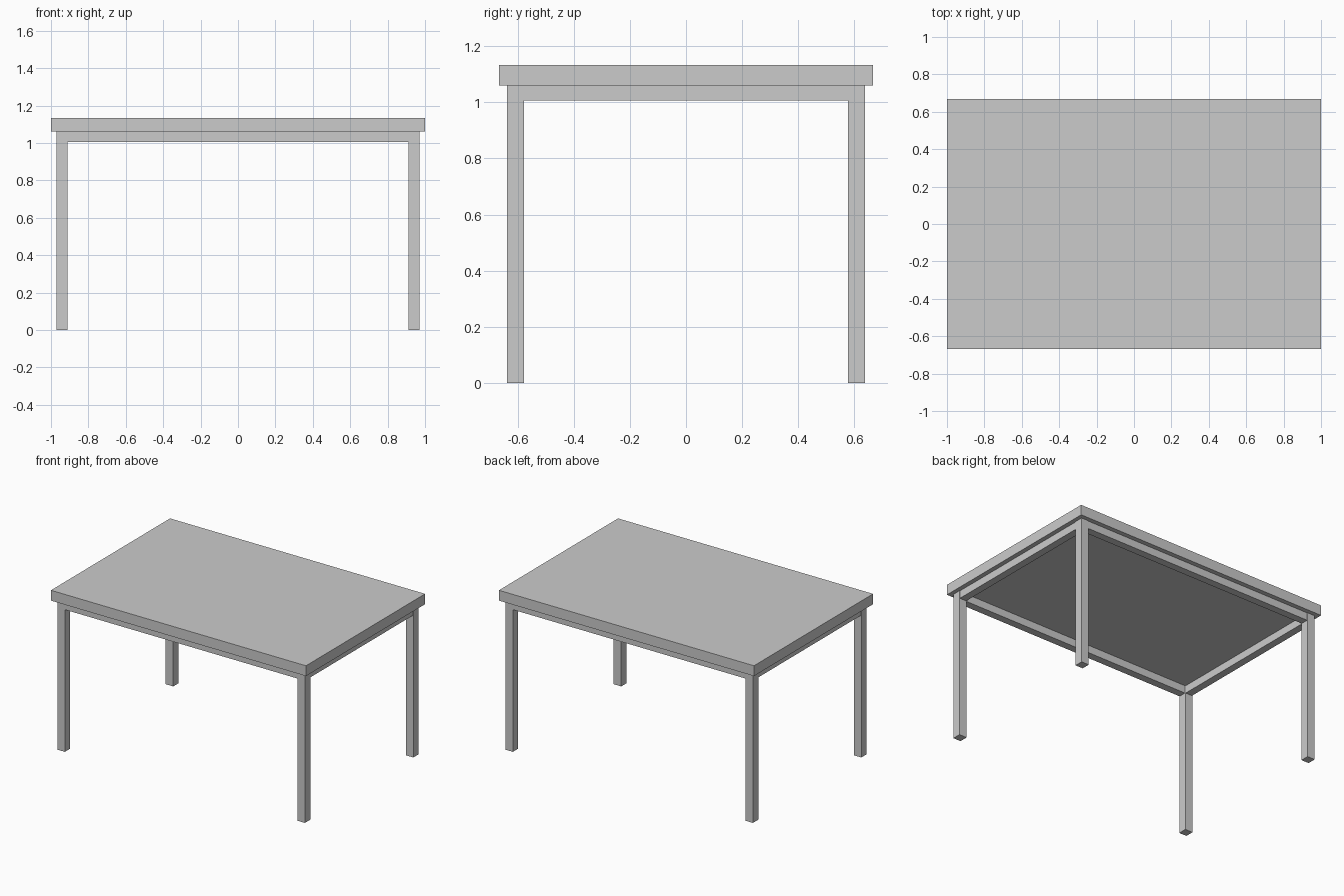
import bpy

if "Cube" in bpy.data.objects:
    bpy.data.objects.remove(bpy.data.objects["Cube"])


def box(name, x, y, z):
    """Axis-aligned box from (min, max) ranges."""
    bpy.ops.mesh.primitive_cube_add(
        size=1, location=[(a + b) / 2 for a, b in (x, y, z)])
    ob = bpy.context.object
    ob.name = name
    ob.scale = [b - a for a, b in (x, y, z)]
    bpy.ops.object.transform_apply(location=False, rotation=False, scale=True)
    return ob


def span(a, b, side):
    return tuple(sorted((a * side, b * side)))


LEG_X, LEG_Y = (0.912, 0.971), (0.577, 0.637)   # inner and outer leg faces
TOP_Z, UNDER_Z, RAIL_Z = 1.133, 1.06, 1.006
INSET = 0.003

# Table top
box("table_top", (-1, 1), (-0.667, 0.667), (UNDER_Z, TOP_Z))

# Legs at the four corners
for sx, lr in ((-1, "left"), (1, "right")):
    for sy, fb in ((-1, "front"), (1, "back")):
        box(f"{fb}_{lr}_leg", span(*LEG_X, sx), span(*LEG_Y, sy), (0, UNDER_Z))

# Apron rails between the legs
for s, fb, lr in ((-1, "front", "left"), (1, "back", "right")):
    box(f"{fb}_rail", (-LEG_X[0], LEG_X[0]),
        span(LEG_Y[0] + INSET, LEG_Y[1] - INSET, s), (RAIL_Z, UNDER_Z))
    box(f"{lr}_rail", span(LEG_X[0] + INSET, LEG_X[1] - INSET, s),
        (-LEG_Y[0], LEG_Y[0]), (RAIL_Z, UNDER_Z))
